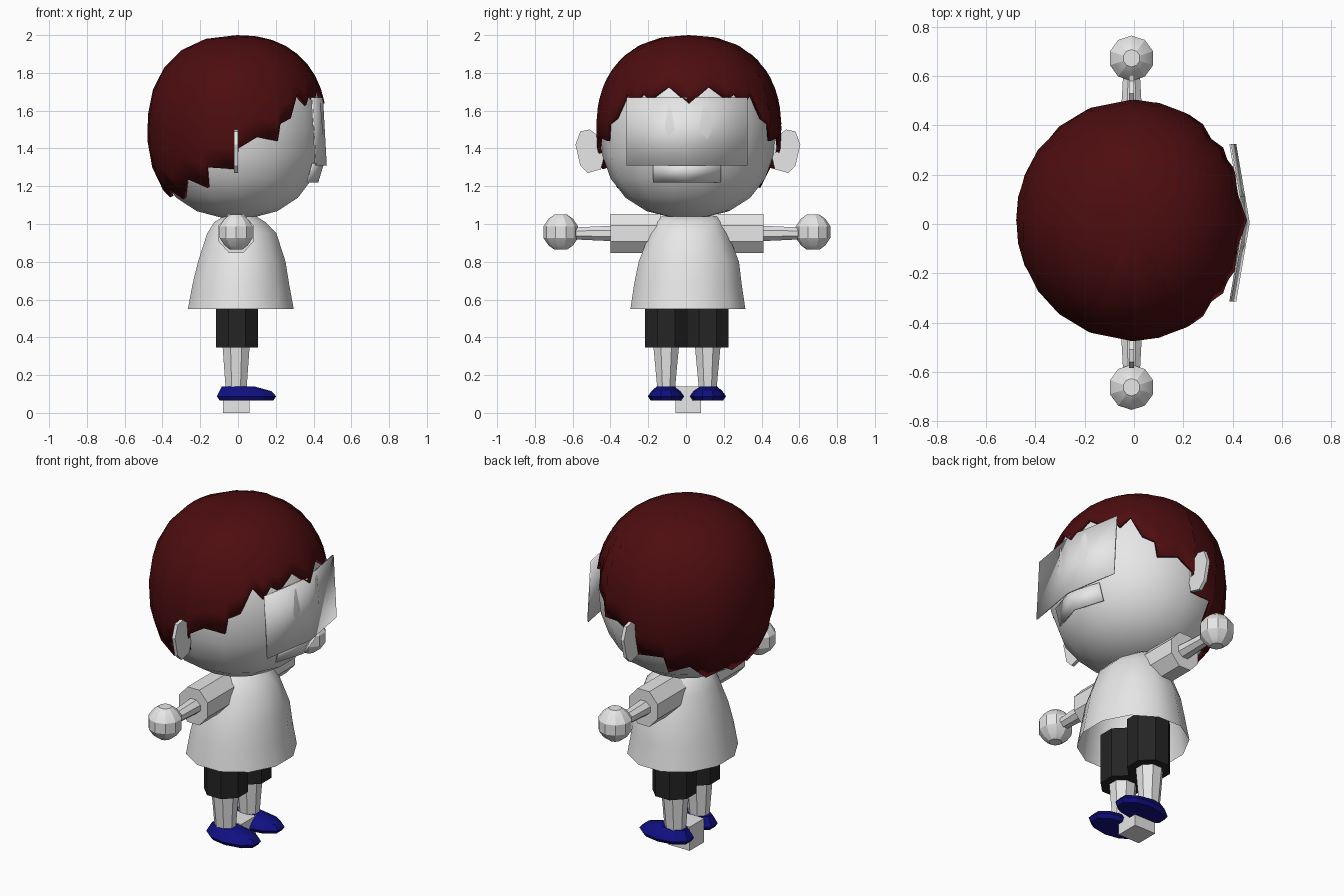
import bpy, bmesh, math
from math import sin, cos, pi, radians
from mathutils import Matrix

old = bpy.data.objects.get("Cube")
if old:
    bpy.data.objects.remove(old, do_unlink=True)


def material(name, rgb):
    m = bpy.data.materials.new(name)
    m.use_nodes = True
    m.diffuse_color = (*rgb, 1)
    m.node_tree.nodes["Principled BSDF"].inputs["Base Color"].default_value = (*rgb, 1)
    return m


PALE = material("pale grey", (0.8, 0.8, 0.8))
HAIR = material("dark red", (0.075, 0.004, 0.005))
BLACK = material("soft black", (0.018, 0.018, 0.018))
BLUE = material("deep blue", (0.005, 0.005, 0.22))
MID = 0.005  # y of the symmetry plane


def finish(bm, name, mat, angle=20, fix=True):
    """Turn a bmesh into a shaded object."""
    if fix:
        bmesh.ops.recalc_face_normals(bm, faces=bm.faces)
    me = bpy.data.meshes.new(name)
    bm.to_mesh(me)
    bm.free()
    me.materials.append(mat)
    ob = bpy.data.objects.new(name, me)
    bpy.context.collection.objects.link(ob)
    bpy.ops.object.select_all(action='DESELECT')
    ob.select_set(True)
    bpy.context.view_layer.objects.active = ob
    bpy.ops.object.shade_smooth_by_angle(angle=radians(angle))
    return ob


def loft(name, rings, n, mat, bottom=True, top=True, angle=20, matrix=None):
    """Skin elliptical rings given as (cx, cy, z, rx, ry)."""
    bm = bmesh.new()
    loops = []
    for cx, cy, z, rx, ry in rings:
        angles = [2 * pi * (i + 0.5) / n for i in range(n)]
        loops.append([bm.verts.new((cx + rx * cos(a), cy + ry * sin(a), z)) for a in angles])
    for lo, hi in zip(loops, loops[1:]):
        for i in range(n):
            j = (i + 1) % n
            bm.faces.new((lo[i], lo[j], hi[j], hi[i]))
    if bottom:
        bm.faces.new(loops[0][::-1])
    if top:
        bm.faces.new(loops[-1])
    if matrix:
        bm.transform(matrix)
    return finish(bm, name, mat, angle)


def prism(name, outline, depth, mat):
    """Extrude an outline of 3D points along x."""
    bm = bmesh.new()
    face = bm.faces.new([bm.verts.new(p) for p in outline])
    ext = bmesh.ops.extrude_face_region(bm, geom=[face])
    verts = [v for v in ext["geom"] if isinstance(v, bmesh.types.BMVert)]
    bmesh.ops.translate(bm, verts=verts, vec=(depth, 0, 0))
    return finish(bm, name, mat)


def bulge(z, radius, half):
    """Radius of the boxy ball used for the head and the hair."""
    t = min(1, abs((z - 1.5) / half))
    return radius * (1 - t ** 2.3) ** (1 / 2.3)


# Head
head_rings = []
for k in range(11):
    z = 1.5 - 0.468 * cos(pi * (k + 0.35) / 10.7)
    r = bulge(z, 0.465, 0.47)
    head_rings.append((-0.005, 0.01, z, r, r))
loft("head", head_rings, 14, PALE, angle=35)

# Hair cap: columns running from the crown to a jagged hairline (degrees, height)
half_line = [(0, 1.64), (14, 1.73), (26, 1.66), (32, 1.69), (38, 1.63), (45, 1.69),
             (53, 1.56), (61, 1.53), (63, 1.44), (77, 1.46), (89, 1.40), (91, 1.29),
             (111, 1.30), (113, 1.19), (129, 1.24), (144, 1.13), (158, 1.19), (169, 1.14)]
hairline = half_line + [(180, 1.18)] + [(360 - d, z) for d, z in half_line[:0:-1]]
bm = bmesh.new()
crown = bm.verts.new((-0.005, 0.015, 2.0))
ROWS = 8
columns = []
for deg, low in hairline:
    a = radians(deg)
    end = math.acos((low - 1.5) / 0.5)
    col = []
    for k in range(1, ROWS + 1):
        z = 1.5 + 0.5 * cos(end * k / ROWS)
        r = bulge(z, 0.49, 0.5)
        col.append(bm.verts.new((-0.005 + 0.97 * r * cos(a), 0.015 + r * sin(a), z)))
    columns.append(col)
for i, col in enumerate(columns):
    nxt = columns[(i + 1) % len(columns)]
    bm.faces.new((crown, col[0], nxt[0]))
    for k in range(ROWS - 1):
        bm.faces.new((col[k], col[k + 1], nxt[k + 1], nxt[k]))
hair = finish(bm, "hair", HAIR, 40, fix=False)
shell = hair.modifiers.new("thickness", 'SOLIDIFY')
shell.thickness = 0.02
shell.offset = -1

# Ears: thin upright plates
ear = [(0.42, 1.46), (0.48, 1.47), (0.52, 1.50), (0.57, 1.49), (0.595, 1.42),
       (0.57, 1.31), (0.53, 1.27), (0.46, 1.29)]
for side, s in (("right", -1), ("left", 1)):
    prism(side + "_ear", [(-0.02, 0.01 + s * y, z) for y, z in ear], 0.02, PALE)


def bent_plate(name, half, z0, z1, x_side, x_mid, lean):
    """Thin plate folded along its upright middle line."""
    bm = bmesh.new()
    rows = []
    for z, dx in ((z0, lean), (z1, 0)):
        rows.append([bm.verts.new((x + dx, MID + y, z))
                     for y, x in ((-half, x_side), (0, x_mid), (half, x_side))])
    for i in range(2):
        bm.faces.new((rows[0][i], rows[0][i + 1], rows[1][i + 1], rows[1][i]))
    ob = finish(bm, name, PALE, fix=False)
    m = ob.modifiers.new("thickness", 'SOLIDIFY')
    m.thickness = 0.008


# Face plates
bent_plate("eye_plate", 0.32, 1.31, 1.67, 0.395, 0.45, 0.02)
bent_plate("mouth_plate", 0.18, 1.22, 1.32, 0.40, 0.455, -0.03)

# Shirt, open at the hem
loft("shirt", [(0.015, 0.01, 0.55, 0.29, 0.315), (0.015, 0.01, 0.68, 0.265, 0.295),
               (0.02, 0.015, 0.80, 0.24, 0.275), (0.02, 0.015, 0.95, 0.19, 0.215),
               (0.01, 0.015, 1.01, 0.14, 0.19), (0.01, 0.015, 1.04, 0.09, 0.16)],
     12, PALE, bottom=False, angle=35)

# Arms, legs and feet on both sides
for side, s in (("right", -1), ("left", 1)):
    turn = Matrix.Translation((-0.01, MID, 0.95)) @ Matrix.Rotation(-s * pi / 2, 4, 'X')
    loft(side + "_sleeve", [(0, 0, 0.14, 0.1, 0.112), (0, 0, 0.405, 0.1, 0.112)],
         8, PALE, matrix=turn)
    loft(side + "_forearm", [(0, 0, 0.38, 0.05, 0.045), (0, 0, 0.62, 0.036, 0.033)],
         8, PALE, matrix=turn)
    loft(side + "_hand", [(-0.01, s * 0.668 + MID, 0.957 + dz, r, r) for dz, r in
                          ((-0.092, 0.035), (-0.07, 0.065), (-0.03, 0.092),
                           (0.03, 0.092), (0.07, 0.065), (0.092, 0.035))], 10, PALE)

    y = MID + s * 0.11
    loft(side + "_shorts_leg", [(-0.005, y, 0.345, 0.12, 0.12), (-0.005, y, 0.64, 0.12, 0.12)],
         8, BLACK)
    loft(side + "_leg", [(-0.01, y, 0.1, 0.058, 0.048), (-0.01, y, 0.36, 0.078, 0.074)],
         8, PALE)
    loft(side + "_shoe", [(0.045, y, 0.066, 0.15, 0.082), (0.045, y, 0.088, 0.165, 0.097),
                          (0.04, y, 0.115, 0.145, 0.078), (0.0, y, 0.14, 0.09, 0.05)],
         10, BLUE)

# Small base block between the feet
prism("base_block", [(-0.08, -0.055, 0), (-0.08, 0.08, 0), (-0.08, 0.08, 0.14),
                     (-0.08, -0.055, 0.14)], 0.14, PALE)
